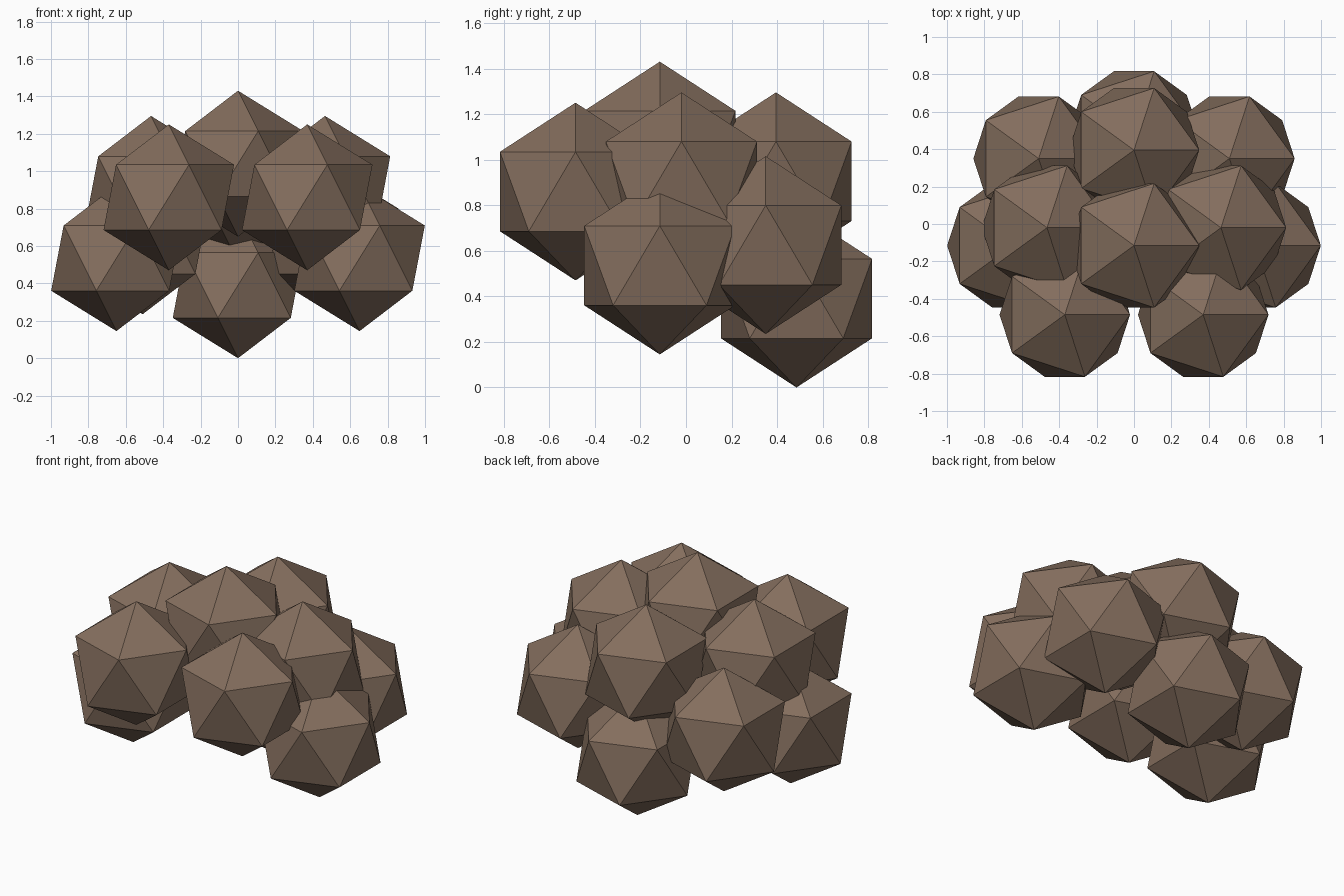
import bpy

if "Cube" in bpy.data.objects:
    bpy.data.objects.remove(bpy.data.objects["Cube"])

RADIUS = 0.39

brown = bpy.data.materials.new("brown")
brown.diffuse_color = (0.23, 0.155, 0.11, 1)
brown.use_nodes = True
brown.node_tree.nodes["Principled BSDF"].inputs["Base Color"].default_value = brown.diffuse_color


def clump(name, x, y, z):
    """One flat-faced 20-sided ball."""
    bpy.ops.mesh.primitive_ico_sphere_add(subdivisions=1, radius=RADIUS, location=(x, y, z))
    ob = bpy.context.object
    ob.name = name
    ob.data.materials.append(brown)


# Clumps on the centre line
clump("crown_clump", 0, -0.115, 1.04)
clump("upper_back_clump", 0, 0.395, 0.905)
clump("lower_back_clump", 0, 0.485, 0.39)

# Clumps in left and right pairs
pairs = {
    "front_clump": (0.37, -0.485, 0.86),
    "upper_side_clump": (0.465, -0.02, 0.905),
    "lower_side_clump": (0.65, -0.115, 0.535),
    "back_side_clump": (0.51, 0.35, 0.625),
}
for name, (x, y, z) in pairs.items():
    for side, sign in (("left", -1), ("right", 1)):
        clump(f"{name}_{side}", sign * x, y, z)
